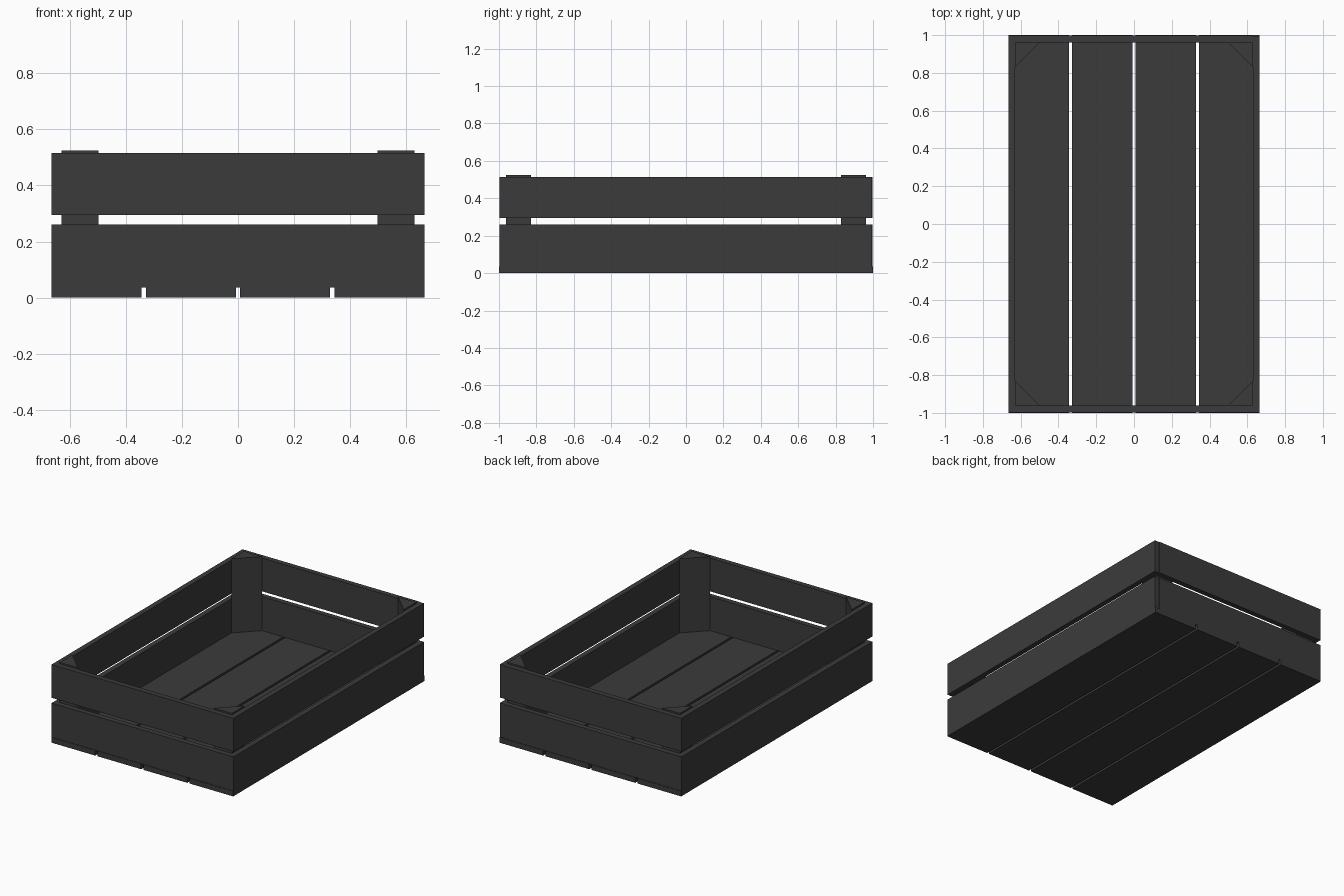
import bpy, bmesh

cube = bpy.data.objects.get("Cube")
if cube:
    bpy.data.objects.remove(cube, do_unlink=True)

# Single dark charcoal finish
charcoal = bpy.data.materials.new("charcoal")
charcoal.use_nodes = True
colour = (0.044, 0.044, 0.044, 1)
charcoal.diffuse_color = colour
bsdf = next(n for n in charcoal.node_tree.nodes if n.type == 'BSDF_PRINCIPLED')
bsdf.inputs["Base Color"].default_value = colour


def prism(name, outline, z0, z1):
    """Extrude a flat xy outline from z0 up to z1."""
    bm = bmesh.new()
    face = bm.faces.new([bm.verts.new((x, y, z0)) for x, y in outline])
    top = bmesh.ops.extrude_face_region(bm, geom=[face])["geom"]
    verts = [v for v in top if isinstance(v, bmesh.types.BMVert)]
    bmesh.ops.translate(bm, verts=verts, vec=(0, 0, z1 - z0))
    bmesh.ops.recalc_face_normals(bm, faces=bm.faces)
    mesh = bpy.data.meshes.new(name)
    bm.to_mesh(mesh)
    bm.free()
    mesh.materials.append(charcoal)
    obj = bpy.data.objects.new(name, mesh)
    bpy.context.collection.objects.link(obj)
    return obj


def board(name, x0, x1, y0, y1, z0, z1):
    return prism(name, [(x0, y0), (x1, y0), (x1, y1), (x0, y1)], z0, z1)


W, L, T = 0.665, 0.997, 0.035     # half width, half length, board thickness
IN_X, IN_Y = W - T, L - T         # inner faces of the walls

# Floor slats with narrow gaps
GAP = 0.015
slat = (2 * W - 3 * GAP) / 4
for i in range(4):
    x = -W + i * (slat + GAP)
    board(f"floor_slat_{i + 1}", x, x + slat, -1, 1, 0, T)

# Two rows of wall boards
for row, z0, z1 in (("lower", T, 0.26), ("upper", 0.295, 0.515)):
    board(f"{row}_right_board", -W, -IN_X, -L, L, z0, z1)
    board(f"{row}_left_board", IN_X, W, -L, L - 0.004, z0, z1)
    board(f"{row}_front_board", -IN_X, IN_X, -L, -IN_Y, z0, z1)
    board(f"{row}_back_board", -IN_X, IN_X, IN_Y, L, z0, z1)

# Triangular corner posts
LEG = 0.132
for side, sx in (("right", -1), ("left", 1)):
    for end, sy in (("front", -1), ("back", 1)):
        prism(f"{end}_{side}_post",
              [(sx * IN_X, sy * IN_Y),
               (sx * (IN_X - LEG), sy * IN_Y),
               (sx * IN_X, sy * (IN_Y - LEG))], T, 0.525)
